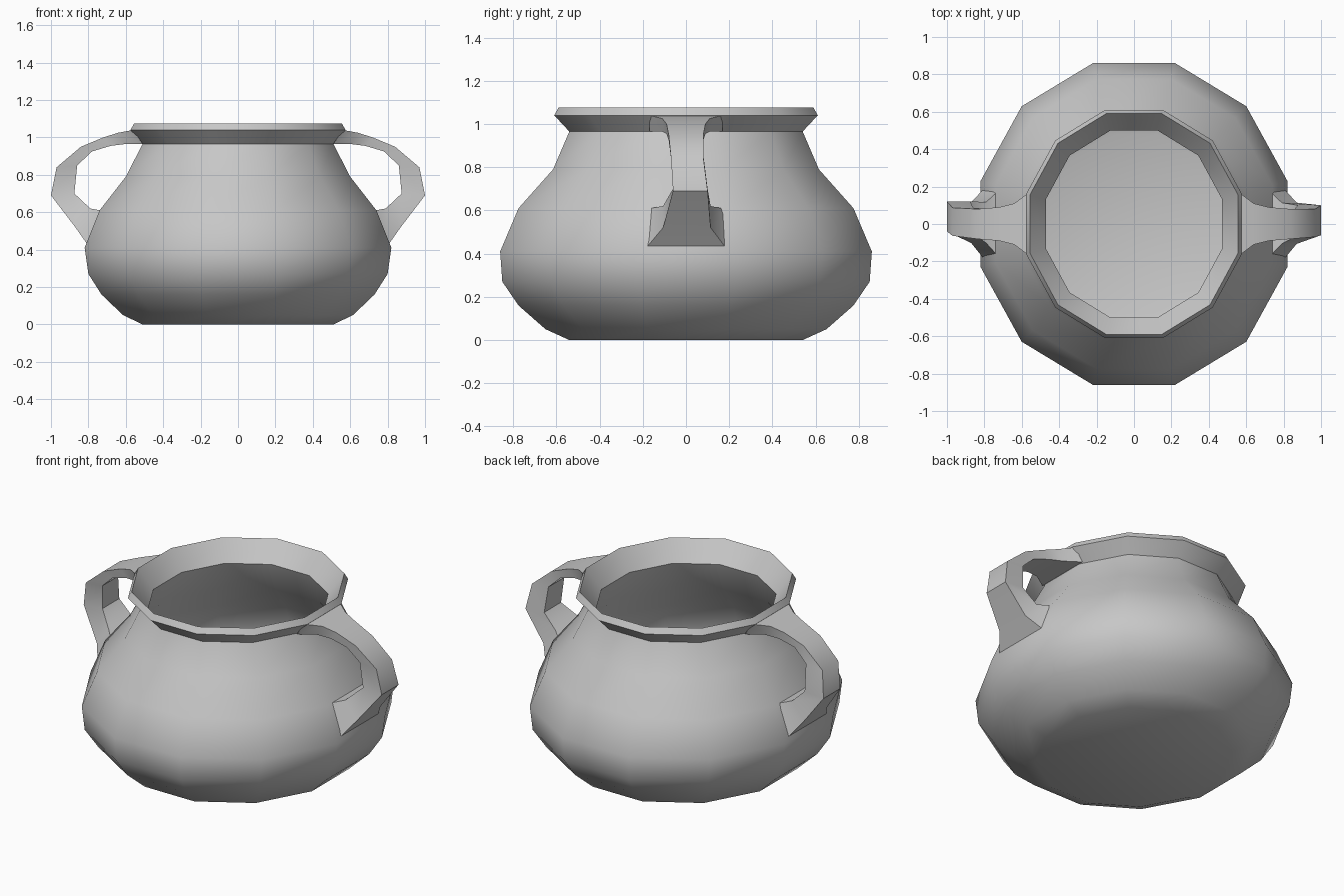
import bpy, bmesh, math

cube = bpy.data.objects.get("Cube")
if cube:
    bpy.data.objects.remove(cube)

SIDES = 12
clay = bpy.data.materials.new("grey_clay")
clay.use_nodes = True
clay.diffuse_color = (0.57, 0.57, 0.57, 1)
clay.node_tree.nodes["Principled BSDF"].inputs["Base Color"].default_value = (0.57, 0.57, 0.57, 1)


def loft(name, sections, caps=True):
    """Skin closed cross-sections of equal point count into one object."""
    bm = bmesh.new()
    rings = [[bm.verts.new(p) for p in s] for s in sections]
    n = len(rings[0])
    for a, b in zip(rings, rings[1:]):
        for i in range(n):
            j = (i + 1) % n
            bm.faces.new((a[i], a[j], b[j], b[i]))
    if caps:
        bm.faces.new(rings[0])
        bm.faces.new(rings[-1])
    bmesh.ops.recalc_face_normals(bm, faces=bm.faces)
    mesh = bpy.data.meshes.new(name)
    bm.to_mesh(mesh)
    bm.free()
    mesh.materials.append(clay)
    obj = bpy.data.objects.new(name, mesh)
    bpy.context.collection.objects.link(obj)
    bpy.ops.object.select_all(action='DESELECT')
    obj.select_set(True)
    bpy.context.view_layer.objects.active = obj
    bpy.ops.object.shade_smooth_by_angle(angle=math.radians(40))
    return obj


def ring(half_x, half_y, z):
    """Twelve-sided oval with flats facing the axes."""
    k = 1 / math.cos(math.pi / SIDES)
    angles = [math.tau * (i + 0.5) / SIDES for i in range(SIDES)]
    return [(half_x * k * math.cos(a), half_y * k * math.sin(a), z) for a in angles]


# Pot: outer wall from base to flared rim, then inner wall down to the floor
outer = [(0.51, 0.54, 0), (0.615, 0.65, 0.05), (0.73, 0.775, 0.16),
         (0.80, 0.85, 0.27), (0.82, 0.86, 0.41), (0.74, 0.775, 0.61),
         (0.60, 0.615, 0.79), (0.51, 0.54, 0.965),
         (0.575, 0.61, 1.04), (0.555, 0.59, 1.075)]
inner = [(0.47, 0.50, 0.96), (0.55, 0.565, 0.78), (0.69, 0.72, 0.60),
         (0.76, 0.80, 0.41), (0.74, 0.79, 0.28), (0.67, 0.71, 0.18),
         (0.56, 0.59, 0.09), (0.46, 0.48, 0.05)]
loft("pot_body", [ring(*r) for r in outer + inner])

# Handles: outer x, z, inner x, z, half width, sideways drift
strap = [(0.56, 1.04, 0.51, 0.966, 0.17, 0),
         (0.64, 1.025, 0.60, 0.965, 0.11, 0),
         (0.72, 1.00, 0.68, 0.955, 0.09, 0),
         (0.84, 0.95, 0.78, 0.925, 0.08, 0),
         (0.97, 0.84, 0.86, 0.85, 0.075, 0.3),
         (1.00, 0.69, 0.875, 0.70, 0.08, 1),
         (0.87, 0.52, 0.79, 0.62, 0.11, 0.2),
         (0.80, 0.42, 0.71, 0.605, 0.19, 0)]
for name, side, drift in (("left_handle", 1, 0.02), ("right_handle", -1, 0.04)):
    sections = []
    for ox, oz, ix, iz, w, d in strap:
        y = d * drift
        sections.append([(side * ox, y - w, oz), (side * ox, y + w, oz),
                         (side * ix, y + w, iz), (side * ix, y - w, iz)])
    loft(name, sections)
